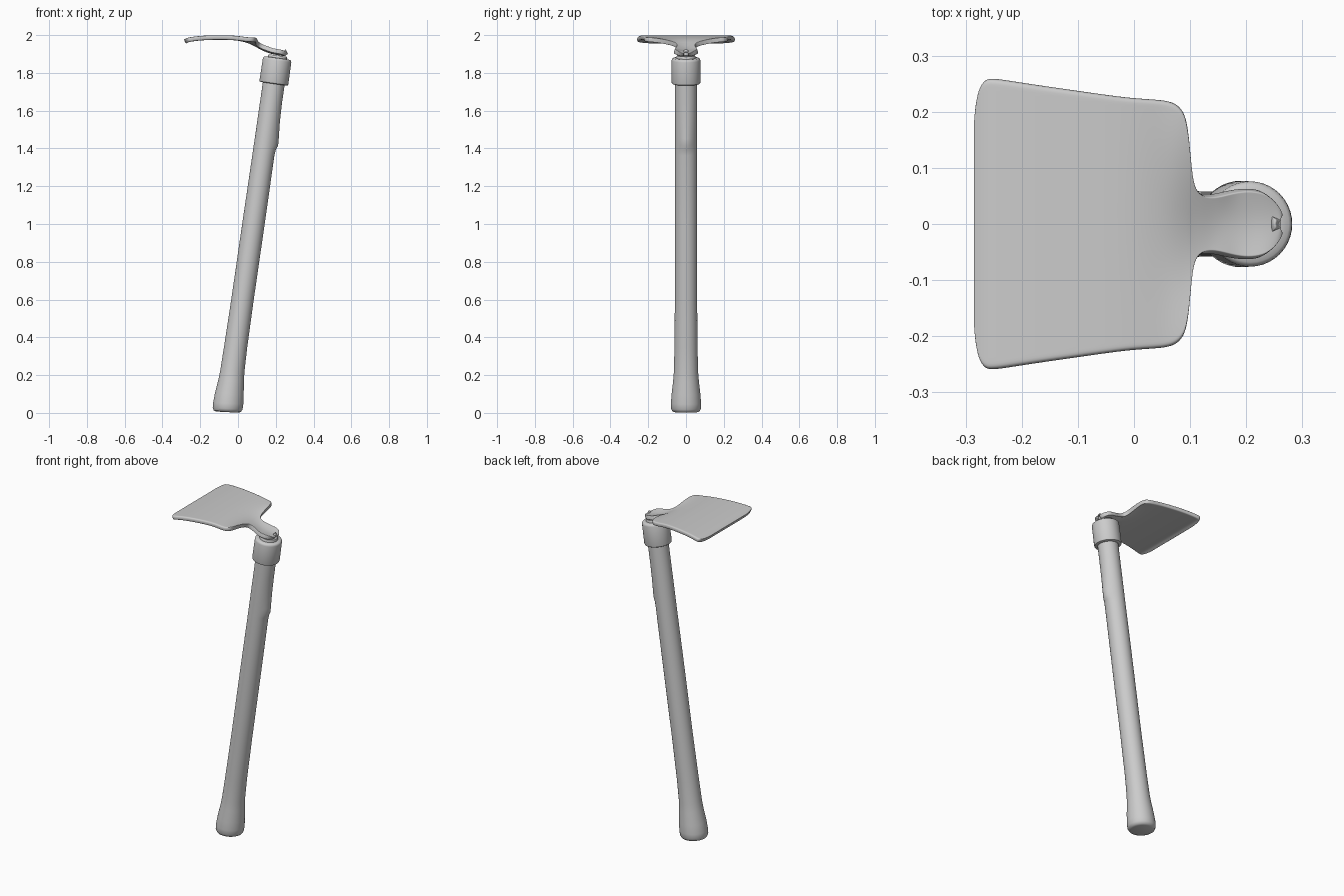
import bpy, math

if "Cube" in bpy.data.objects:
    bpy.data.objects.remove(bpy.data.objects["Cube"])


def make_object(name, verts, faces):
    mesh = bpy.data.meshes.new(name)
    mesh.from_pydata(verts, [], faces)
    mesh.update()
    ob = bpy.data.objects.new(name, mesh)
    bpy.context.collection.objects.link(ob)
    return ob


def smooth(ob, angle):
    bpy.ops.object.select_all(action='DESELECT')
    ob.select_set(True)
    bpy.context.view_layer.objects.active = ob
    bpy.ops.object.shade_smooth_by_angle(angle=math.radians(angle))


def lean(z):
    """x of the leaning handle axis at height z"""
    return -0.034 + 0.1446 * (z - 0.2)


def tube(name, rings, n=40):
    """Skin round rings (cx, z, radius, tilt in degrees, bump on +x side)"""
    verts, faces = [], []
    for cx, z, r, tilt, bump in rings:
        t = math.radians(tilt)
        for i in range(n):
            a = 2 * math.pi * i / n
            c = math.cos(a)
            d = r * c + bump * max(0, c) ** 4
            verts.append((cx + d * math.cos(t), r * math.sin(a), z - d * math.sin(t)))
    for k in range(len(rings) - 1):
        for i in range(n):
            j = (i + 1) % n
            faces.append((k * n + i, k * n + j, (k + 1) * n + j, (k + 1) * n + i))
    faces.append(tuple(reversed(range(n))))
    faces.append(tuple(range((len(rings) - 1) * n, len(rings) * n)))
    ob = make_object(name, verts, faces)
    smooth(ob, 40)
    return ob


def interp(table, x):
    """Smooth interpolation through (x, value) pairs"""
    if x <= table[0][0]:
        return table[0][1]
    for (x0, a), (x1, b) in zip(table, table[1:]):
        if x <= x1:
            t = (x - x0) / (x1 - x0)
            return a + (b - a) * t
    return table[-1][1]


# Wooden handle: flared foot, long shaft, slight knot near the top
foot = [(-0.056, 0.004, 0.060, 3, 0), (-0.056, 0.009, 0.072, 3, 0),
        (-0.055, 0.022, 0.079, 3, 0), (-0.052, 0.05, 0.080, 3, 0),
        (-0.046, 0.10, 0.076, 4, 0), (-0.036, 0.17, 0.068, 6, 0),
        (-0.030, 0.22, 0.064, 7, 0)]
shaft = [(0.35, 0.061, 0), (0.6, 0.059, 0), (1.0, 0.059, 0), (1.37, 0.058, 0),
         (1.40, 0.058, 0.003), (1.425, 0.058, 0.012), (1.46, 0.058, 0.010),
         (1.55, 0.058, 0.003), (1.65, 0.058, 0), (1.82, 0.058, 0)]
tube("handle", foot + [(lean(z), z, r, 8, b) for z, r, b in shaft])

# Metal collar with rounded rims
collar = [(1.742, 0.056), (1.742, 0.070), (1.745, 0.075), (1.752, 0.077),
          (1.865, 0.076), (1.873, 0.074), (1.878, 0.068), (1.879, 0.052)]
tube("collar", [(lean(z), z, r, 8, 0) for z, r in collar])

# Short stud joining the collar to the blade tang
stud = [(1.86, 0.052), (1.884, 0.052), (1.892, 0.048)]
tube("stud", [(lean(z), z, r, 8, 0) for z, r in stud])

# Blade: outline half-widths along x, from cutting edge to tang end
outline = [(-0.287, 0.16), (-0.284, 0.21), (-0.278, 0.244), (-0.268, 0.258),
           (-0.255, 0.261), (-0.2, 0.252), (-0.13, 0.242), (-0.06, 0.232),
           (0.0, 0.224), (0.05, 0.222), (0.076, 0.216), (0.093, 0.195),
           (0.099, 0.15), (0.103, 0.10), (0.108, 0.066), (0.12, 0.050),
           (0.14, 0.047), (0.16, 0.051), (0.185, 0.058), (0.21, 0.060),
           (0.235, 0.055), (0.254, 0.040), (0.264, 0.022), (0.267, 0.012)]
height = [(-0.287, 1.977), (-0.27, 1.985), (-0.24, 1.993), (-0.18, 1.998),
          (-0.1, 2.0), (-0.04, 1.999), (0.0, 1.996), (0.04, 1.988),
          (0.08, 1.972), (0.11, 1.956), (0.14, 1.940), (0.17, 1.927),
          (0.2, 1.919), (0.24, 1.914), (0.267, 1.908)]
half = [0.15, 0.32, 0.5, 0.68, 0.84, 0.95, 1.0]
across = [-v for v in reversed(half)] + [0] + half
verts, faces = [], []
m = len(across)
for k, (x, w) in enumerate(outline):
    for v in across:
        y = v * w
        z = interp(height, x)
        if x > -0.04:
            # Shoulders stay up while the middle dips into the tang
            s = min(1, abs(y) / 0.2)
            z += max(0, 1.988 - z) * s * s * (3 - 2 * s)
        if x > 0.16:
            # Tang crown
            z -= 0.006 * v * v
        # Small notch in the tang end
        dx = -0.012 * (1 - abs(v)) if k == len(outline) - 1 else 0
        verts.append((x + dx, y, z))
for k in range(len(outline) - 1):
    for i in range(m - 1):
        a = k * m + i
        faces.append((a, a + m, a + m + 1, a + 1))
blade = make_object("blade", verts, faces)
thick = blade.modifiers.new("thickness", 'SOLIDIFY')
thick.thickness = 0.024
thick.offset = -1
sub = blade.modifiers.new("rounding", 'SUBSURF')
sub.levels = sub.render_levels = 2
smooth(blade, 180)
